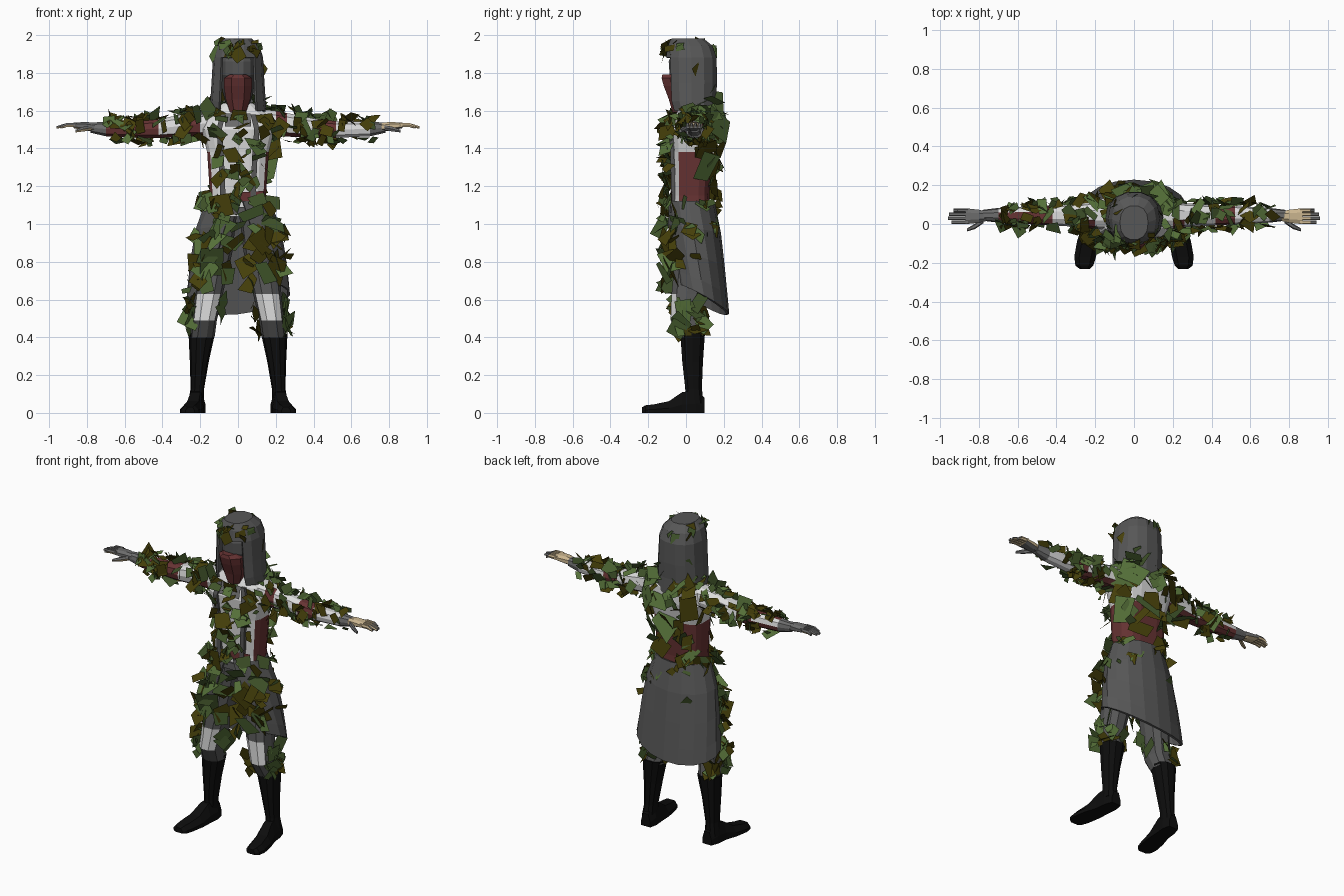
import bpy, bmesh, math, random
from mathutils import Vector, Matrix

if "Cube" in bpy.data.objects:
    bpy.data.objects.remove(bpy.data.objects["Cube"])

random.seed(11)
COLORS = {
    "cloth grey": (0.095, 0.095, 0.095), "dark grey": (0.05, 0.05, 0.052),
    "white cloth": (0.70, 0.70, 0.70), "dark red": (0.135, 0.033, 0.033),
    "boot black": (0.004, 0.004, 0.004), "skin tan": (0.60, 0.47, 0.28),
    "glove grey": (0.15, 0.15, 0.15), "leaf green": (0.09, 0.16, 0.04),
    "leaf dark green": (0.05, 0.085, 0.022), "leaf olive": (0.06, 0.05, 0.003),
}
MATS = {}
for key, rgb in COLORS.items():
    MATS[key] = bpy.data.materials.new(key)
    MATS[key].diffuse_color = (*rgb, 1)


def finish(name, bm, mats, rule=None, recalc=True):
    """Turn a bmesh into an object; rule(face centre, normal) picks the material index."""
    if recalc:
        bmesh.ops.recalc_face_normals(bm, faces=bm.faces)
    bm.normal_update()
    if rule:
        for f in bm.faces:
            f.material_index = rule(f.calc_center_median(), f.normal)
    me = bpy.data.meshes.new(name)
    bm.to_mesh(me)
    bm.free()
    for m in mats:
        me.materials.append(MATS[m])
    ob = bpy.data.objects.new(name, me)
    bpy.context.collection.objects.link(ob)
    return ob


def loft(name, rings, mats, rule=None, closed=True, cap=True, skip=None):
    """Skin a list of point rings; skip(centre) leaves a hole."""
    bm = bmesh.new()
    vs = [[bm.verts.new(p) for p in r] for r in rings]
    n = len(rings[0])
    for a, b in zip(vs, vs[1:]):
        for i in range(n if closed else n - 1):
            j = (i + 1) % n
            quad = (a[i], a[j], b[j], b[i])
            if skip and skip(sum((v.co for v in quad), Vector()) / 4):
                continue
            bm.faces.new(quad)
    if cap:
        for end in (vs[0], vs[-1]) if cap is True else (vs[-1],):
            bm.faces.new(end)
    return finish(name, bm, mats, rule)


def oval(c, r, n, axis="z", p=0.85):
    """Rounded ring about a point, across the z or x axis."""
    pts = []
    for i in range(n):
        a = -math.pi / 2 + math.tau * (i + 0.5) / n
        u = math.copysign(abs(math.cos(a)) ** p, math.cos(a)) * r[0]
        v = math.copysign(abs(math.sin(a)) ** p, math.sin(a)) * r[1]
        pts.append(Vector(c) + (Vector((u, v, 0)) if axis == "z" else Vector((0, u, v))))
    return pts


def solidify(ob, t):
    m = ob.modifiers.new("thickness", "SOLIDIFY")
    m.thickness, m.offset = t, 0


def plate(name, pts, mat):
    bm = bmesh.new()
    bm.faces.new([bm.verts.new(p) for p in pts])
    return finish(name, bm, [mat], recalc=False)


# Torso: white vest front, red sides and lower back
TORSO = [(1.04, .155, .03, .1), (1.15, .15, .03, .095), (1.38, .165, .035, .105),
         (1.5, .195, .04, .12), (1.58, .165, .05, .105), (1.64, .08, .05, .07)]
torso = loft("torso", [oval((0, cy, z), (rx, ry), 16, p=.6) for z, rx, cy, ry in TORSO],
             ["white cloth", "dark red"], lambda c, n: int(n.y > -.55 and c.z < 1.4))
loft("neck", [oval((0, .04, z), (.06, .06), 10) for z in (1.55, 1.68)], ["dark grey"])

# Vest straps, collar, belt patch and sash
for s in (-1, 1):
    path = [(.075, -.077, 1.06), (.08, -.07, 1.15), (.09, -.075, 1.38), (.1, -.082, 1.5), (.08, -.06, 1.58)]
    loft("vest_strap", [[Vector((s * x + dx, y + dy, z)) for dx, dy in
         ((-.014, -.008), (.014, -.008), (.014, .012), (-.014, .012))] for x, y, z in path], ["cloth grey"])
plate("collar_panel", [(-.07, -.09, 1.515), (.07, -.09, 1.515), (.065, -.066, 1.585), (-.065, -.066, 1.585)], "glove grey")
plate("belt_patch", [(-.03, -.082, 1.12), (.135, -.074, 1.12), (.135, -.074, 1.175), (-.03, -.082, 1.165)], "dark red")
loft("sash", [oval((0, .03, z), (rx, ry), 16) for z, rx, ry in
     ((1.05, .178, .116), (1.09, .17, .112))], ["cloth grey"])

# Skirt: open at the front, hem dropping toward the back
rings = []
for t in (0, .3, .6, .85, 1):
    rx = .165 + .107 * t ** .55
    cy, ry = .03 + .04 * t, .115 + .037 * t ** .45
    half = .15 + .5 * t
    ring = []
    for i in range(15):
        a = -math.pi / 2 + half + (math.tau - 2 * half) * i / 14
        x, y = rx * math.cos(a), cy + ry * math.sin(a)
        hem = .645 - .55 * y + .1 * x
        ring.append(Vector((x, y, 1.12 + (hem - 1.12) * t)))
    rings.append(ring)
skirt = loft("skirt", rings, ["cloth grey"], closed=False, cap=False)
solidify(skirt, .014)

# Hood with a face opening, longer at the back
HOOD = [(1.6, .145, .04, .12), (1.65, .14, .03, .125), (1.75, .133, .03, .13), (1.88, .126, .028, .13),
        (1.94, .108, .022, .115), (1.975, .07, .008, .085)]
hood_rings = [oval((0, cy, z), (rx, ry), 14) for z, rx, cy, ry in HOOD]
for p in hood_rings[0]:
    p.z -= .3 * max(0, p.y)
hood = loft("hood", hood_rings, ["cloth grey"],
            cap="top", skip=lambda c: c.y < -.03 and abs(c.x) < .085 and c.z < 1.88)
solidify(hood, .014)

# Head and the face mask that juts forward at the nose
loft("head", [oval((0, cy, z), (rx, ry), 12) for z, rx, cy, ry in
     ((1.62, .06, .02, .08), (1.7, .085, .02, .1), (1.79, .09, .02, .11), (1.86, .09, .02, .115), (1.92, .07, .02, .09))],
     ["dark grey", "cloth grey"], lambda c, n: int(c.y < -.03 and 1.79 < c.z < 1.92))
loft("face_mask", [oval((0, cy, z), (rx, ry), 8) for z, rx, cy, ry in
     ((1.59, .045, -.02, .055), (1.66, .07, -.03, .065), (1.73, .08, -.04, .083), (1.772, .08, -.045, .09),
      (1.792, .045, -.055, .075))], ["dark red"])

sleeves, legs = {}, {}
for s, side in ((-1, "right"), (1, "left")):
    # Sleeve: red shoulder front and elbow, red forearm on one side only
    ARM = [(.13, 1.535, .075, .075), (.2, 1.53, .07, .072), (.26, 1.525, .062, .065), (.42, 1.505, .052, .052),
           (.52, 1.5, .047, .046), (.7, 1.503, .038, .04), (.78, 1.51, .028, .028)]

    def arm_rule(c, n):
        x = abs(c.x)
        if x > .7:
            return 2
        if x < .26:
            return int(x > .2 and n.y < 0 or n.z < -.8)
        if x > .52:
            return int(s < 0 and (n.y < .5 or n.z < 0))
        return int(x > .42 or n.z < -.8)
    sleeves[s] = loft(side + "_sleeve", [oval((s * x, .045, z), (ry, rz), 10, "x") for x, z, ry, rz in ARM],
                      ["white cloth", "dark red", "glove grey"], arm_rule)
    # Hand: palm, four fingers, thumb
    skin = ["glove grey", "skin tan"]
    under = lambda c, n: int(n.z < -.2)
    loft(side + "_palm", [oval((s * x, .04, z), (w, h), 8, "x") for x, z, w, h in
         ((.76, 1.512, .026, .024), (.8, 1.517, .036, .025), (.87, 1.522, .044, .016))],
         skin, (lambda c, n: int(n.z > -.5)) if s > 0 else under)
    for k in range(4):
        y, end = .009 + .0205 * k, (.94, .96, .955, .93)[k]
        loft(side + "_finger", [oval((s * x, y, z), (.01, r), 6, "x") for x, z, r in
             ((.855, 1.524, .013), (.91, 1.523, .012), (end, 1.512, .007))],
             skin, (lambda c, n: int(n.y < -.4 or n.z < -.3 or abs(c.x) < .9)) if s > 0 else under)
    loft(side + "_thumb", [oval((s * x, y, z), (r, r), 6, "x") for x, y, z, r in
         ((.775, .02, 1.51, .015), (.82, -.012, 1.502, .014), (.86, -.03, 1.492, .008))], skin,
         (lambda c, n: 0) if s > 0 else under)

    # Trouser leg with a pale knee patch
    LEG = [(.085, .04, 1.06, .08, .09), (.12, .03, .85, .09, .09), (.155, .005, .63, .075, .085),
           (.178, -.005, .49, .066, .08), (.19, .03, .4, .066, .068)]
    legs[s] = loft(side + "_trouser_leg", [oval((s * x, y, z), (rx, ry), 10) for x, y, z, rx, ry in LEG],
                   ["cloth grey", "white cloth"], lambda c, n: int(n.y < -.3 and .5 < c.z < .63))
    # Boot shaft and turned-out foot
    loft(side + "_boot_shaft", [oval((s * x, y, z), (rx, ry), 10) for x, y, z, rx, ry in
         ((.222, .045, .05, .042, .05), (.215, .04, .13, .036, .046), (.205, .035, .27, .05, .057),
          (.192, .035, .42, .07, .068))], ["boot black"])
    FOOT = [(.215, .098, .032, .08), (.218, .05, .045, .12), (.225, -.02, .046, .11), (.238, -.09, .056, .062),
            (.252, -.17, .056, .045), (.256, -.215, .046, .04), (.254, -.232, .025, .03)]
    loft(side + "_foot", [[Vector((s * (x + u * w), y, v * h)) for u, v in
         ((-1, 0), (1, 0), (1, .4), (.55, 1), (-.55, 1), (-1, .4))] for x, y, w, h in FOOT], ["boot black"])


# Leaves: irregular four-sided scraps scattered over chosen cloth areas
def scatter(name, source, count, size, where=lambda c, n: True, tilt=.9, lift=.02, mix=(4, 2, 5)):
    tris = []
    for f in source.data.polygons:
        p = [source.data.vertices[i].co for i in f.vertices]
        for i in range(1, len(p) - 1):
            tris.append((p[0], p[i], p[i + 1], f.normal.copy()))
    area = [((b - a).cross(c - a)).length for a, b, c, n in tris]
    bm = bmesh.new()
    made = tries = 0
    while made < count and tries < 20000:
        tries += 1
        a, b, c, n = random.choices(tris, area)[0]
        u, v = sorted((random.random(), random.random()))
        p = a * u + b * (v - u) + c * (1 - v)
        if not where(p, n):
            continue
        made += 1
        r = Vector([random.gauss(0, 1) for _ in range(3)]).normalized()
        d = (n + r * tilt).normalized()
        rot = d.to_track_quat("Z", "Y").to_matrix() @ Matrix.Rotation(random.uniform(0, math.tau), 3, "Z")
        k = size * random.uniform(.65, 1.35)
        w = k * random.uniform(.45, .9)
        j = lambda: random.uniform(.65, 1.2)
        corners = ((-w * j(), -k * j()), (w * j(), -k * j()), (w * j(), k * j()), (-w * j(), k * j()))
        f = bm.faces.new([bm.verts.new(p + n * lift * random.uniform(.5, 1.5) + rot @ Vector((x, y, 0)))
                          for x, y in corners])
        f.material_index = random.choices((0, 1, 2), mix)[0]
    return finish(name, bm, ["leaf green", "leaf dark green", "leaf olive"], recalc=False)


for s, side in ((-1, "right"), (1, "left")):
    scatter(side + "_sleeve_leaves", sleeves[s], 80, .037,
            lambda c, n: .2 < abs(c.x) < .73 and (n.z > -.5 or random.random() < .4))
    scatter(side + "_knee_leaves", legs[s], 24, .046,
            lambda c, n: .42 < c.z < .6 and n.y > -.3 and (n.x * c.x > 0 or random.random() < .4), .8)
    scatter(side + "_thigh_leaves", legs[s], 10, .06, lambda c, n: .66 < c.z < 1.0 and n.y < -.3, .6, .05, (3, 2, 6))
scatter("chest_leaves", torso, 36, .04, lambda c, n: n.y < -.5 and 1.15 < c.z < 1.6, 1.1, .04)
scatter("back_leaves", torso, 26, .07, lambda c, n: n.y > .3 and c.z > 1.3, .5, .028, (5, 1, 4))
scatter("lower_back_leaves", torso, 9, .055, lambda c, n: n.y > .3 and 1.1 < c.z < 1.3, .6, .02)
scatter("shoulder_leaves", torso, 26, .046, lambda c, n: c.z > 1.45 and abs(c.x) > .08, .8, .025)
scatter("waist_leaves", torso, 26, .042, lambda c, n: c.z < 1.18, .8, .035)
scatter("skirt_front_leaves", skirt, 30, .05, lambda c, n: c.y < -.02 and c.z > .62, .9, .045, (4, 2, 4))
scatter("skirt_side_leaves", skirt, 14, .045, lambda c, n: -.04 < c.y < .06 and c.z > .62, .8, .02, (5, 2, 3))
scatter("skirt_back_leaves", skirt, 8, .032, lambda c, n: c.y > .06 and c.z > .9, .6, .008)
scatter("hood_leaves", hood, 15, .036, lambda c, n: 1.87 < c.z < 1.96 and c.y < .04, .8, .012)
scatter("hood_back_leaves", hood, 8, .032, lambda c, n: c.y > .05 and c.z > 1.68, .7, .008)

# Leaves hanging over the brow
plate("brow_leaf", [(-.05, -.118, 1.9), (-.005, -.13, 1.85), (.045, -.118, 1.885), (.0, -.112, 1.97)], "leaf olive")
plate("brow_leaf_small", [(-.08, -.11, 1.92), (-.05, -.12, 1.87), (-.02, -.122, 1.92), (-.04, -.1, 1.96)], "leaf dark green")

for m in bpy.data.materials:
    if m.users and not m.is_grease_pencil:
        m.use_nodes = True
        m.node_tree.nodes["Principled BSDF"].inputs["Base Color"].default_value = m.diffuse_color
